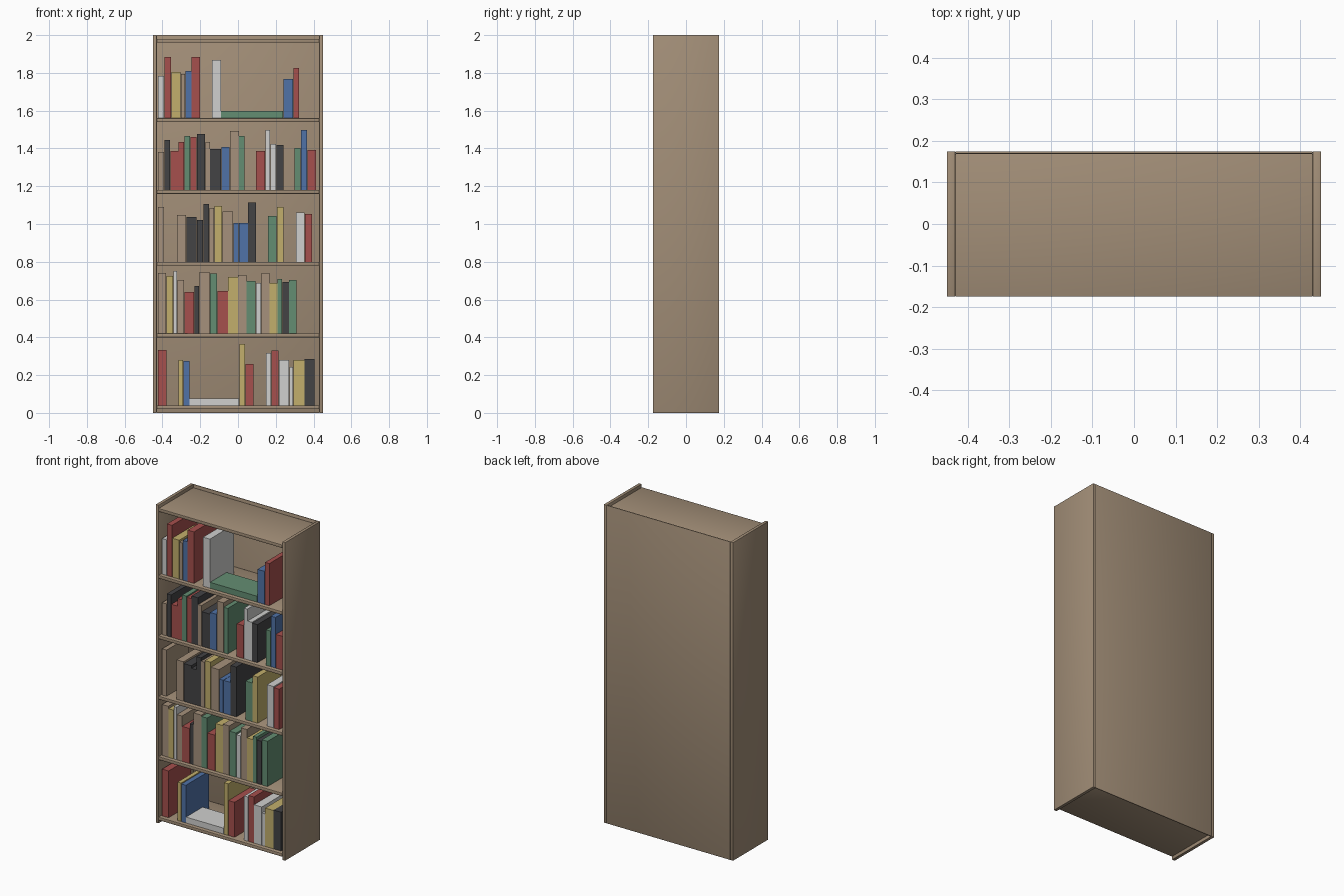
import bpy
import random

random.seed(4)

cube = bpy.data.objects.get("Cube")
if cube:
    bpy.data.objects.remove(cube, do_unlink=True)


def make_material(name, colour):
    mat = bpy.data.materials.new(name)
    mat.use_nodes = True
    rgba = (*colour, 1.0)
    mat.diffuse_color = rgba
    mat.node_tree.nodes["Principled BSDF"].inputs["Base Color"].default_value = rgba
    return mat


wood = make_material("wood", (0.36, 0.27, 0.185))
covers = {
    "tan": make_material("tan cover", (0.38, 0.285, 0.2)),
    "red": make_material("red cover", (0.38, 0.08, 0.075)),
    "green": make_material("green cover", (0.127, 0.27, 0.17)),
    "blue": make_material("blue cover", (0.08, 0.17, 0.39)),
    "yellow": make_material("yellow cover", (0.54, 0.43, 0.15)),
    "white": make_material("white cover", (0.63, 0.63, 0.62)),
    "black": make_material("black cover", (0.056, 0.056, 0.06)),
}


def box(name, x, y, z, mat):
    """Box from (low, high) ranges on each axis."""
    centre = [(a + b) / 2 for a, b in (x, y, z)]
    bpy.ops.mesh.primitive_cube_add(size=1, location=centre)
    obj = bpy.context.object
    obj.name = name
    obj.scale = [b - a for a, b in (x, y, z)]
    bpy.ops.object.transform_apply(location=False, rotation=False, scale=True)
    obj.data.materials.append(mat)
    return obj


def board(name, x, y, z):
    """Wooden board with softly rounded edges."""
    obj = box(name, x, y, z, wood)
    bevel = obj.modifiers.new("soft edges", "BEVEL")
    bevel.width = 0.002
    bevel.segments = 2
    bpy.ops.object.shade_smooth()
    return obj


# Case dimensions
HALF_W, HALF_D, HEIGHT = 0.45, 0.175, 2.0
BOARD, BACK = 0.02, 0.006
INNER = HALF_W - BOARD
FIRST, STEP = 0.04, 0.38

# Case: sides, back, top and shelves
board("left_side", (INNER, HALF_W), (-HALF_D, HALF_D), (0, HEIGHT))
board("right_side", (-HALF_W, -INNER), (-HALF_D, HALF_D), (0, HEIGHT))
board("back_panel", (-INNER, INNER), (HALF_D - BACK, HALF_D), (0, HEIGHT))
shelf_tops = [FIRST + STEP * i for i in range(5)]
for top in shelf_tops + [HEIGHT - BOARD]:
    name = "top_board" if top > 1.9 else "shelf"
    board(name, (-INNER, INNER), (-HALF_D, HALF_D - BACK), (top - BOARD, top))

# Books on each shelf from bottom to top: cover, width and height in thousandths
bottom_row = [
    ("red", 47, 294), ("gap", 60, 0), ("yellow", 27, 241), ("blue", 33, 236),
    ("white", 263, 37), ("yellow", 32, 324), ("red", 44, 220), ("gap", 65, 0),
    ("white", 29, 278), ("red", 40, 289), ("white", 55, 241), ("white", 22, 204),
    ("yellow", 59, 241), ("black", 53, 244),
]
second_row = [
    ("tan", 45, 320), ("yellow", 37, 305), ("white", 21, 330), ("tan", 37, 284),
    ("red", 53, 220), ("black", 26, 252), ("tan", 56, 326), ("green", 40, 318),
    ("red", 56, 225), ("yellow", 53, 300), ("tan", 45, 310), ("green", 48, 278),
    ("white", 31, 268), ("tan", 43, 320), ("yellow", 42, 268), ("green", 26, 290),
    ("black", 35, 273), ("green", 41, 284),
]
middle_row = [
    ("tan", 33, 290), ("gap", 68, 0), ("tan", 50, 248), ("black", 54, 238),
    ("black", 36, 222), ("black", 31, 305), ("tan", 26, 285), ("yellow", 42, 296),
    ("tan", 58, 265), ("blue", 29, 206), ("blue", 50, 206), ("black", 42, 313),
    ("gap", 62, 0), ("green", 49, 243), ("yellow", 37, 290), ("gap", 62, 0),
    ("white", 49, 260), ("red", 38, 254),
]
fourth_row = [
    ("tan", 33, 200), ("black", 32, 265), ("red", 44, 207), ("red", 31, 255),
    ("green", 32, 286), ("red", 33, 280), ("black", 46, 297), ("tan", 25, 255),
    ("black", 59, 217), ("blue", 46, 228), ("tan", 48, 313), ("green", 30, 286),
    ("gap", 60, 0), ("red", 50, 207), ("white", 26, 318), ("white", 32, 244),
    ("black", 38, 239), ("gap", 58, 0), ("green", 33, 223), ("blue", 35, 318),
    ("red", 48, 212),
]
top_row = [
    ("white", 34, 223), ("red", 37, 324), ("yellow", 50, 244), ("tan", 24, 233),
    ("blue", 33, 250), ("red", 46, 324), ("gap", 61, 0), ("white", 49, 308),
    ("green", 329, 37), ("blue", 53, 207), ("red", 32, 265),
]

BOOK_FRONT = -0.15
rows = [bottom_row, second_row, middle_row, fourth_row, top_row]
for base, row in zip(shelf_tops, rows):
    x = -0.423
    for cover, width, height in row:
        w, h = width / 1000, height / 1000
        if cover != "gap":
            lying = w > h
            depth = 0.165 if lying else random.uniform(0.21, 0.26)
            box("lying_book" if lying else "book", (x, x + w - 0.002),
                (BOOK_FRONT, BOOK_FRONT + depth), (base, base + h), covers[cover])
        x += w
